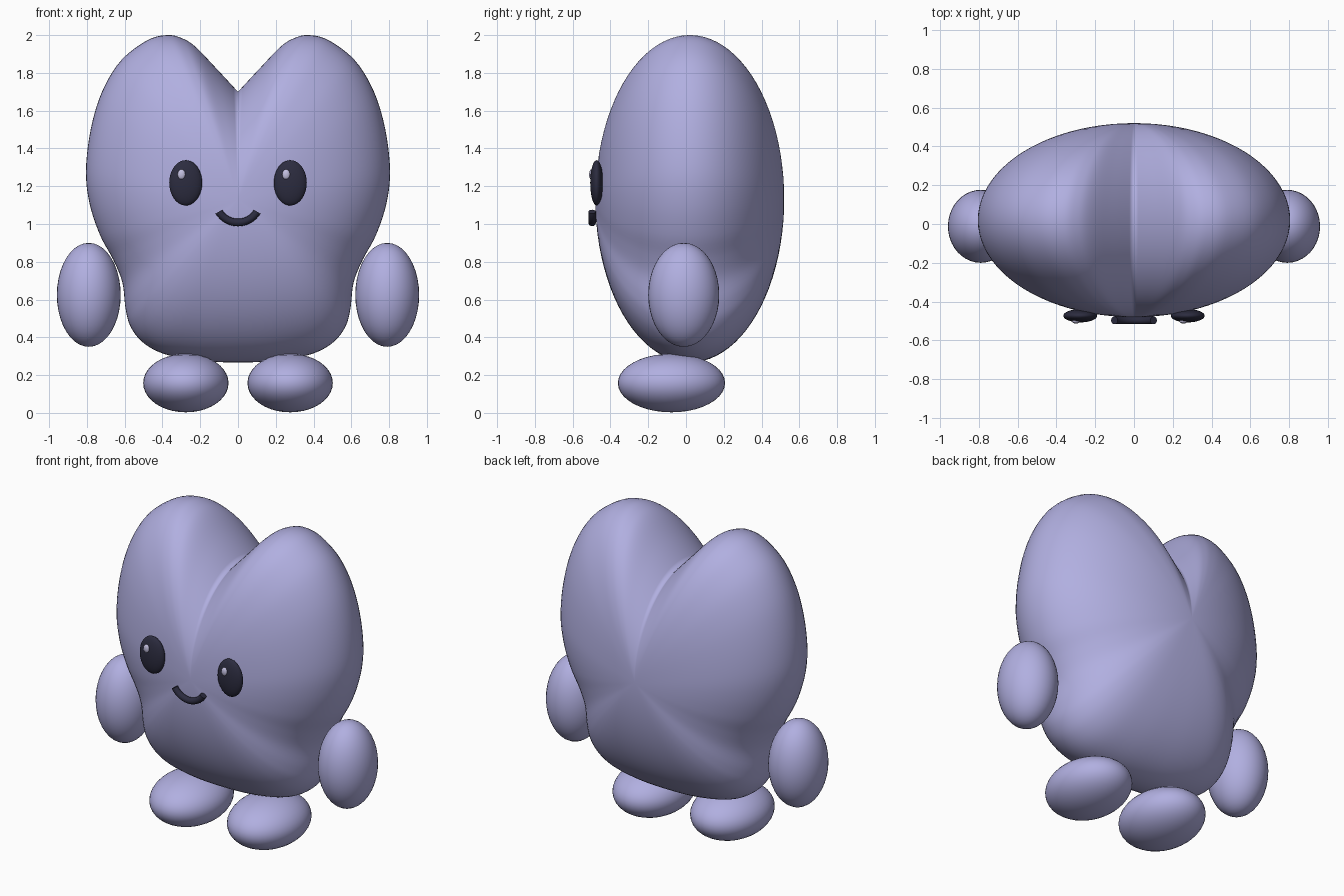
import bpy, bmesh, math
from mathutils import Vector

if "Cube" in bpy.data.objects:
    bpy.data.objects.remove(bpy.data.objects["Cube"])


def material(name, rgb):
    m = bpy.data.materials.new(name)
    m.diffuse_color = (*rgb, 1)
    m.use_nodes = True
    m.node_tree.nodes["Principled BSDF"].inputs["Base Color"].default_value = m.diffuse_color
    return m


LILAC = material("lilac", (0.44, 0.43, 0.75))
DARK = material("dark_navy", (0.025, 0.025, 0.05))
GLINT = material("pale_glint", (0.55, 0.53, 0.75))


def finish(name, bm, mat):
    bmesh.ops.recalc_face_normals(bm, faces=bm.faces)
    me = bpy.data.meshes.new(name)
    bm.to_mesh(me)
    bm.free()
    me.materials.append(mat)
    for p in me.polygons:
        p.use_smooth = True
    ob = bpy.data.objects.new(name, me)
    bpy.context.collection.objects.link(ob)
    return ob


def ellipsoid(name, centre, radii, mat, seg=40):
    bm = bmesh.new()
    bmesh.ops.create_uvsphere(bm, u_segments=seg, v_segments=seg // 2, radius=1)
    bmesh.ops.scale(bm, vec=radii, verts=bm.verts)
    bmesh.ops.translate(bm, vec=centre, verts=bm.verts)
    return finish(name, bm, mat)


def spline(pts, steps):
    """Catmull-Rom curve through the points, first point included, last too."""
    p = [2 * pts[0] - pts[1]] + pts + [Vector((-pts[-2].x, pts[-2].y))]
    out = []
    for i in range(1, len(p) - 2):
        a, b, c, d = p[i - 1:i + 3]
        for k in range(steps):
            t = k / steps
            out.append(0.5 * (2 * b + (c - a) * t + (2 * a - 5 * b + 4 * c - d) * t * t
                              + (3 * b - a - 3 * c + d) * t ** 3))
    return out + [pts[-1]]


# Body: heart-topped outline inflated around one centre
half = [Vector(q) for q in (
    (0, 1.70), (.116, 1.825), (.227, 1.94), (.30, 1.985), (.375, 2.0), (.48, 1.973),
    (.62, 1.865), (.72, 1.70), (.78, 1.50), (.805, 1.28), (.785, 1.105), (.73, .94),
    (.66, .81), (.612, .69), (.595, .55), (.567, .453), (.50, .37), (.385, .31),
    (.20, .276), (0, .267))]
right = spline(half, 5)
outline = right + [Vector((-v.x, v.y)) for v in right[-2:0:-1]]
CZ, CY, DEPTH, RINGS = 1.13, 0.02, 0.50, 44
bm = bmesh.new()
front = bm.verts.new((0, CY - DEPTH, CZ))
back = bm.verts.new((0, CY + DEPTH, CZ))
rings = []
for r in range(1, RINGS):
    a = math.pi * r / RINGS
    s, y = math.sin(a), CY - DEPTH * math.cos(a)
    rings.append([bm.verts.new((v.x * s, y, CZ + (v.y - CZ) * s)) for v in outline])
n = len(outline)
for i in range(n):
    j = (i + 1) % n
    bm.faces.new((front, rings[0][i], rings[0][j]))
    bm.faces.new((back, rings[-1][j], rings[-1][i]))
    for r0, r1 in zip(rings, rings[1:]):
        bm.faces.new((r0[i], r1[i], r1[j], r0[j]))
finish("body", bm, LILAC)

# Paired limbs and eyes
for side, s in (("left", -1), ("right", 1)):
    ellipsoid(side + "_arm", (s * .79, -.012, .625), (.169, .188, .275), LILAC)
    ellipsoid(side + "_foot", (s * .276, -.077, .158), (.226, .284, .155), LILAC)
    ellipsoid(side + "_eye", (s * .277, -.473, 1.218), (.087, .034, .12), DARK)
    ellipsoid(side + "_eye_glint", (s * .277 - .022, -.501, 1.262),
              (.021, .012, .027), GLINT, 20)

# Mouth: short tube bent into a smile
R, TUBE, SPAN, STEPS, SIDES = .118, .02, math.radians(59), 24, 14
bm = bmesh.new()
loops = []
for i in range(STEPS + 1):
    a = -SPAN + 2 * SPAN * i / STEPS
    loop = []
    for k in range(SIDES):
        b = 2 * math.pi * k / SIDES
        rad = R + TUBE * math.cos(b)
        loop.append(bm.verts.new((rad * math.sin(a), -.497 + TUBE * math.sin(b),
                                  1.008 + R - rad * math.cos(a))))
    loops.append(loop)
for l0, l1 in zip(loops, loops[1:]):
    for k in range(SIDES):
        m = (k + 1) % SIDES
        bm.faces.new((l0[k], l0[m], l1[m], l1[k]))
bm.faces.new(loops[0])
bm.faces.new(loops[-1])
mouth = finish("mouth", bm, DARK)
for p in mouth.data.polygons:
    p.use_smooth = len(p.vertices) == 4
